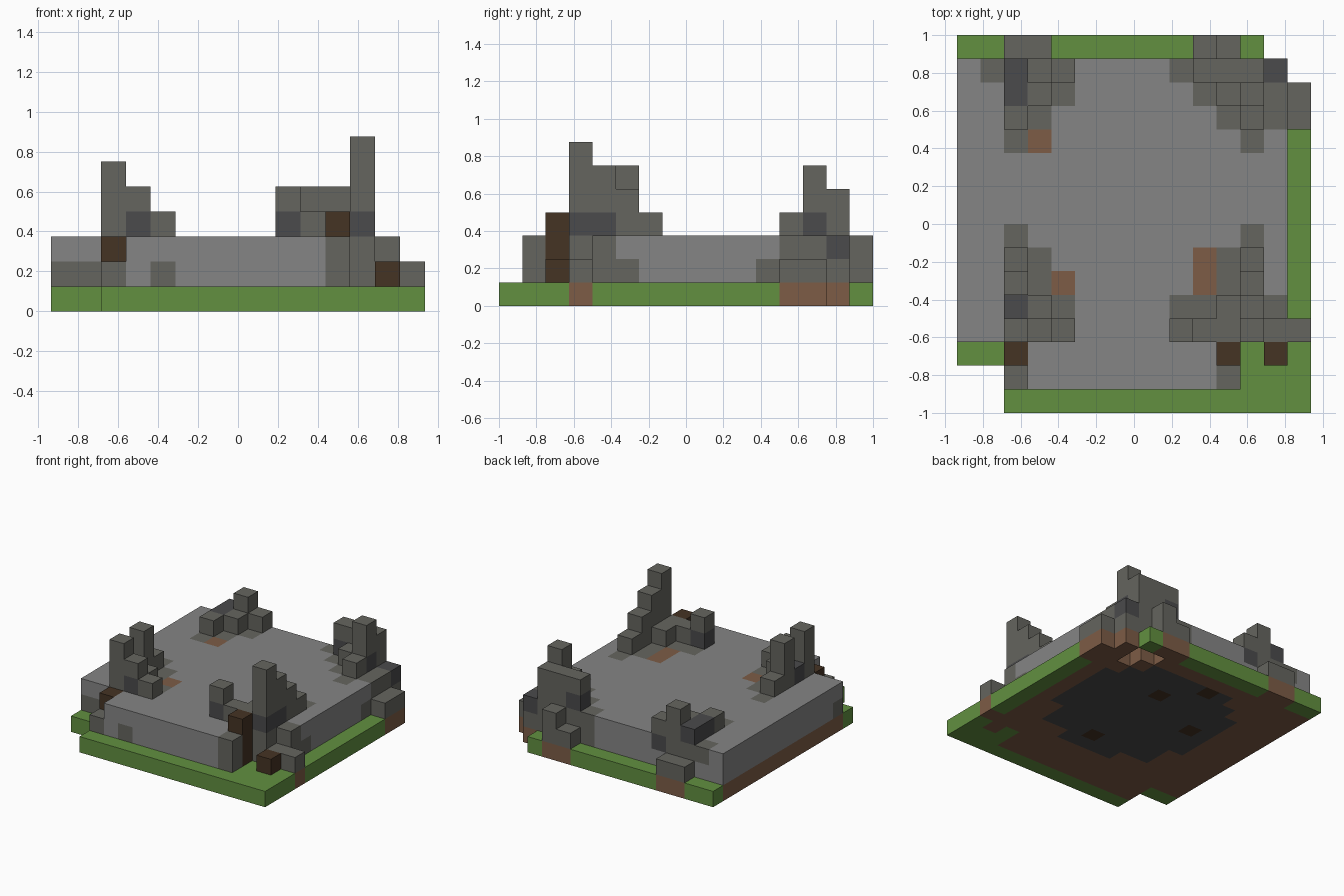
import bpy, bmesh
from mathutils import Vector

cube = bpy.data.objects.get("Cube")
if cube:
    bpy.data.objects.remove(cube)

S = 0.125                                  # block size
COLOURS = {
    "grass_green": (0.122, 0.279, 0.051),
    "floor_grey": (0.235, 0.235, 0.235),
    "rubble_grey": (0.130, 0.130, 0.114),
    "shadow_grey": (0.069, 0.069, 0.072),
    "dark_wood": (0.060, 0.033, 0.017),
    "earth_brown": (0.205, 0.107, 0.061),
}
NAMES = list(COLOURS)
GRASS, FLOOR, RUBBLE, SHADOW, WOOD, EARTH = range(len(NAMES))
materials = []
for name, rgb in COLOURS.items():
    m = bpy.data.materials.new(name)
    m.use_nodes = True
    m.diffuse_color = (*rgb, 1)
    bsdf = m.node_tree.nodes["Principled BSDF"]
    bsdf.inputs["Base Color"].default_value = (*rgb, 1)
    bsdf.inputs["Roughness"].default_value = 0.9
    materials.append(m)

blocks = {}                                # (i, j, k) -> (part, colour)


def fill(part, colour, xs, ys, zs):
    """Fill inclusive block ranges with one colour."""
    for i in range(xs[0], xs[1] + 1):
        for j in range(ys[0], ys[1] + 1):
            for k in range(zs[0], zs[1] + 1):
                blocks[i, j, k] = (part, colour)


def column(part, i, j, top, colour=RUBBLE, bottom=1):
    fill(part, colour, (i, i), (j, j), (bottom, top))


def tint(colour, *cells):
    """Recolour existing blocks."""
    for c in cells:
        if c in blocks:
            blocks[c] = (blocks[c][0], colour)


# Stone floor with a narrower front porch
fill("stone_floor", FLOOR, (0, 13), (3, 14), (1, 2))
fill("stone_floor", FLOOR, (3, 10), (1, 2), (1, 2))
del blocks[13, 3, 2]

# Worn floor patches around the ruins
tint(RUBBLE, *[(i, j, 2) for i, j in (
    (1, 14), (4, 13), (3, 12), (2, 11), (9, 14), (10, 13), (11, 12), (12, 11),
    (2, 7), (3, 6), (3, 5), (4, 4), (12, 7), (11, 6), (11, 5), (9, 4), (10, 4),
    (13, 4), (13, 12), (13, 13))])
tint(EARTH, (3, 11, 2), (4, 5, 2), (10, 5, 2), (10, 6, 2))
tint(RUBBLE, *[(i, 3, 1) for i in (0, 1, 13)], (4, 1, 1))
tint(RUBBLE, *[(13, j, 1) for j in (4, 5, 11, 12, 13, 14)])
tint(RUBBLE, *[(i, 14, k) for i in (2, 3, 9, 10, 11, 12) for k in (1, 2)])
tint(RUBBLE, (12, 3, 1), (12, 3, 2))
tint(SHADOW, (13, 14, 2), (4, 14, 2))

# Porch corner posts
column("porch_post_right", 2, 1, 1)
column("porch_post_right", 2, 2, 2, WOOD)
column("porch_post_left", 11, 1, 2)
column("porch_post_left", 11, 2, 3, WOOD)
column("wood_stump", 13, 2, 1, WOOD)

# Broken wall corners: (column, row, top layer)
RUINS = {
    "ruin_front_right": ((2, 3, 5), (2, 4, 3), (2, 5, 5), (2, 6, 3),
                         (3, 3, 4), (3, 4, 3), (4, 3, 3)),
    "ruin_front_left": ((12, 3, 6), (12, 4, 5), (12, 5, 4), (12, 6, 3),
                        (11, 3, 3), (10, 3, 3), (9, 3, 4), (11, 4, 3)),
    "ruin_back_right": ((2, 12, 3), (2, 13, 3), (2, 14, 3), (3, 13, 3),
                        (3, 14, 4), (4, 14, 3)),
    "ruin_back_left": ((10, 14, 4), (11, 14, 4), (12, 14, 4), (12, 13, 5),
                       (12, 12, 3), (11, 13, 3)),
}
for part, columns in RUINS.items():
    for i, j, top in columns:
        column(part, i, j, top, bottom=3)
tint(SHADOW, *[(i, j, 3) for i, j in (
    (2, 4), (3, 3), (2, 13), (2, 14), (12, 3), (12, 4), (9, 3), (12, 13),
    (10, 14))])

# Low buttresses outside the floor
column("buttress_front_left", 14, 3, 1)
fill("buttress_back_left", RUBBLE, (14, 14), (12, 13), (1, 1))
fill("buttress_back_right", RUBBLE, (2, 3), (15, 15), (1, 1))
column("buttress_back", 10, 15, 1)
column("buttress_back", 11, 15, 2)

# Ground slab: grass where open, earth where covered, dark core below
HOLE = {(11, 14), (12, 14), (12, 13)}
for j in range(16):
    first = 2 if j < 2 else 0
    last = {14: 13, 15: 12}.get(j, 14)
    for i in range(first, last + 1):
        if (i, j) in HOLE:
            continue
        colour = EARTH if (i, j, 1) in blocks else GRASS
        if (i - 7.5) ** 2 + (j - 8.7) ** 2 < 26:
            colour = SHADOW
        column("ground", i, j, 0, colour, 0)
tint(WOOD, (8, 5, 0), (8, 11, 0), (4, 9, 0), (6, 13, 0))

# Build one mesh per part from the exposed block sides
origin = Vector((-7.5 * S, -8 * S, 0))
for part in sorted({p for p, c in blocks.values()}):
    bm = bmesh.new()
    for cell, (owner, colour) in blocks.items():
        if owner != part:
            continue
        for axis in range(3):
            for side in (0, 1):
                near = list(cell)
                near[axis] += 2 * side - 1
                if tuple(near) in blocks:
                    continue
                a, b = (axis + 1) % 3, (axis + 2) % 3
                verts = []
                for da, db in ((0, 0), (1, 0), (1, 1), (0, 1)):
                    p = Vector(cell)
                    p[axis] += side
                    p[a] += da
                    p[b] += db
                    verts.append(bm.verts.new(origin + p * S))
                if not side:
                    verts.reverse()
                bm.faces.new(verts).material_index = colour
    bmesh.ops.remove_doubles(bm, verts=bm.verts, dist=0.001)
    bmesh.ops.dissolve_limit(bm, angle_limit=0.01, verts=bm.verts,
                             edges=bm.edges, delimit={'MATERIAL'})
    mesh = bpy.data.meshes.new(part)
    bm.to_mesh(mesh)
    bm.free()
    for m in materials:
        mesh.materials.append(m)
    bpy.context.collection.objects.link(bpy.data.objects.new(part, mesh))
